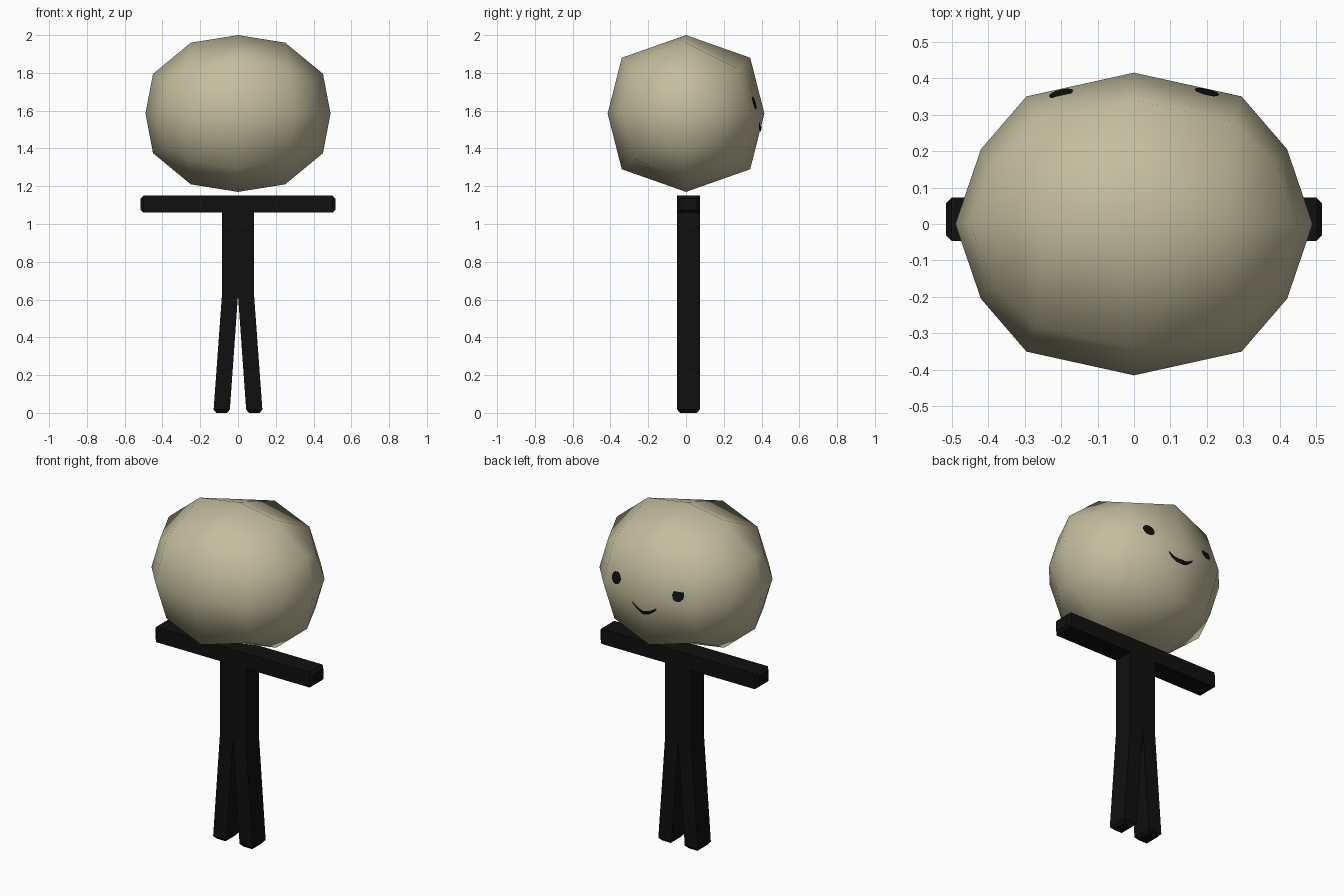
import bpy, math
from mathutils import Vector
from mathutils.bvhtree import BVHTree

if "Cube" in bpy.data.objects:
    bpy.data.objects.remove(bpy.data.objects["Cube"])


def material(name, color):
    m = bpy.data.materials.new(name)
    m.diffuse_color = (*color, 1)
    m.use_nodes = True
    m.node_tree.nodes["Principled BSDF"].inputs["Base Color"].default_value = m.diffuse_color
    return m


TAN = material("tan", (0.55, 0.51, 0.34))
BLACK = material("black", (0.005, 0.005, 0.005))


def add_mesh(name, verts, faces, mat, smooth=False):
    me = bpy.data.meshes.new(name)
    me.from_pydata([tuple(v) for v in verts], [], faces)
    me.materials.append(mat)
    for p in me.polygons:
        p.use_smooth = smooth
    ob = bpy.data.objects.new(name, me)
    bpy.context.collection.objects.link(ob)
    return ob


# Head: a 4 x 2 x 2 box of quads rounded to an ellipsoid; one octant is given
HEAD_Z = 1.585
OCTANT = {
    (0, 0, 1): (0, 0, .415), (1, 0, 1): (.25, 0, .375), (2, 0, 1): (.45, 0, .21),
    (2, 0, 0): (.49, 0, 0), (0, 1, 0): (0, .415, 0), (1, 1, 0): (.295, .35, 0),
    (2, 1, 0): (.42, .205, 0), (0, 1, 1): (0, .34, .295),
    (1, 1, 1): (.27, .28, .235), (2, 1, 1): (.39, .165, .165),
}
half = (2, 1, 1)
index, verts, faces = {}, [], []


def head_vertex(key):
    if key not in index:
        p = OCTANT[tuple(abs(k) for k in key)]
        index[key] = len(verts)
        verts.append(Vector([c if k > 0 else -c for c, k in zip(p, key)])
                     + Vector((0, 0, HEAD_Z)))
    return index[key]


for axis in range(3):
    u, v = (axis + 1) % 3, (axis + 2) % 3
    for side in (-1, 1):
        for i in range(-half[u], half[u]):
            for j in range(-half[v], half[v]):
                quad = []
                for di, dj in ((0, 0), (1, 0), (1, 1), (0, 1)):
                    key = [0, 0, 0]
                    key[axis], key[u], key[v] = side * half[axis], i + di, j + dj
                    quad.append(head_vertex(tuple(key)))
                faces.append(quad if side > 0 else quad[::-1])
add_mesh("head", verts, faces, TAN, smooth=True)
head_tree = BVHTree.FromPolygons(verts, faces)


# Facial features: flat shapes projected on to the +y side of the head
def on_face(x, z):
    hit = head_tree.ray_cast(Vector((x, 2, z)), Vector((0, -1, 0)))[0]
    return hit + Vector((0, 0.005, 0))


def eye(name, cx, cz, rx, rz, n=12):
    pts = [on_face(cx, cz)]
    for k in range(n):
        a = 2 * math.pi * k / n
        pts.append(on_face(cx + rx * math.cos(a), cz + rz * math.sin(a)))
    add_mesh(name, pts, [(0, (k + 1) % n + 1, k + 1) for k in range(n)], BLACK)


eye("eye_left", -0.2, 1.64, 0.034, 0.034)
eye("eye_right", 0.2, 1.64, 0.034, 0.034)

# Mouth: a tapered smile
n, pts = 12, []
for k in range(n + 1):
    t = 2 * k / n - 1
    x, z = 0.08 * t, 1.502 + 0.038 * t * t
    w = 0.012 * (1 - 0.6 * t * t)
    pts += [on_face(x, z - w), on_face(x, z + w)]
add_mesh("mouth", pts, [(2*k, 2*k + 1, 2*k + 3, 2*k + 2) for k in range(n)], BLACK)


# Body: bars lofted through rectangular sections
Y0, Y1, C = -0.047, 0.073, 0.015


def bar(name, sections):
    """sections: lists of four corners, in order along the bar"""
    pts = [p for s in sections for p in s]
    fs = [(3, 2, 1, 0), tuple(len(pts) - 4 + k for k in range(4))]
    for s in range(len(sections) - 1):
        for k in range(4):
            a, b = 4 * s + k, 4 * s + (k + 1) % 4
            fs.append((a, b, b + 4, a + 4))
    add_mesh(name, pts, fs, BLACK)


def level(x0, x1, z, inset=0):
    x0, x1, y0, y1 = x0 + inset, x1 - inset, Y0 + inset, Y1 - inset
    return [(x0, y0, z), (x1, y0, z), (x1, y1, z), (x0, y1, z)]


def upright(x, inset=0):
    z0, z1, y0, y1 = 1.06 + inset, 1.15 - inset, Y0 + inset, Y1 - inset
    return [(x, y0, z0), (x, y1, z0), (x, y1, z1), (x, y0, z1)]


bar("arms", [upright(-0.515, C), upright(-0.5), upright(0.5), upright(0.515, C)])
bar("torso", [level(-0.085, 0.085, 0.625), level(-0.085, 0.085, 1.06)])
for name, s in (("leg_left", -1), ("leg_right", 1)):
    def span(a, b):
        return sorted((s * a, s * b))
    bar(name, [level(*span(0.044, 0.13), 0, C), level(*span(0.043, 0.129), 0.018),
               level(*span(0, 0.085), 0.625)])
